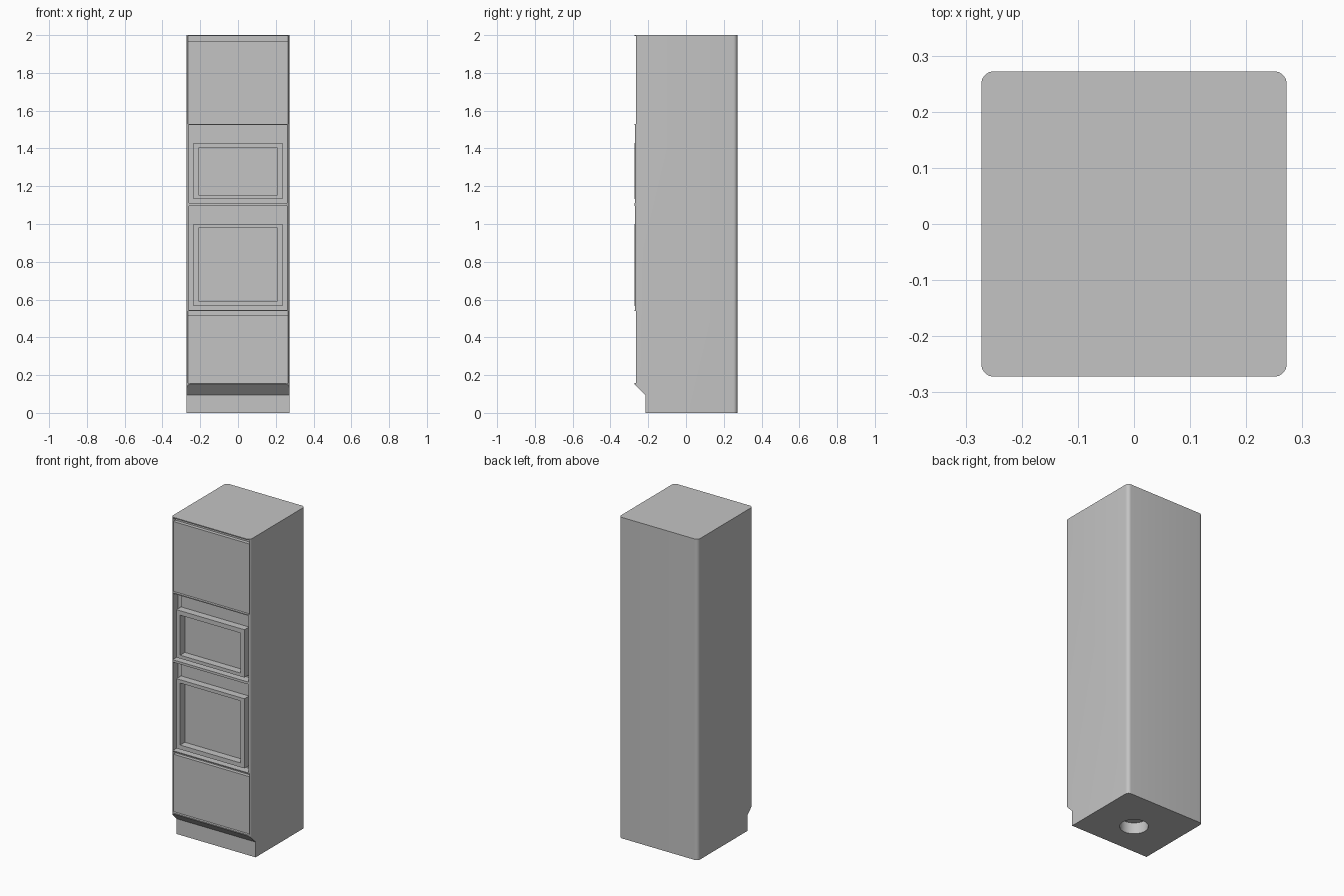
import bpy, bmesh, math

if "Cube" in bpy.data.objects:
    bpy.data.objects.remove(bpy.data.objects["Cube"], do_unlink=True)

grey = bpy.data.materials.new("light_grey")
grey.use_nodes = True
colour = (0.55, 0.55, 0.55, 1)
grey.diffuse_color = colour
grey.node_tree.nodes["Principled BSDF"].inputs["Base Color"].default_value = colour

HALF = 0.272
FRONT = -HALF


def finish(name, bm):
    mesh = bpy.data.meshes.new(name)
    bmesh.ops.recalc_face_normals(bm, faces=bm.faces)
    bm.to_mesh(mesh)
    bm.free()
    mesh.materials.append(grey)
    obj = bpy.data.objects.new(name, mesh)
    bpy.context.collection.objects.link(obj)
    return obj


def box(name, half_x, y0, y1, z0, z1, corner=0):
    bm = bmesh.new()
    bmesh.ops.create_cube(bm, size=1)
    for v in bm.verts:
        v.co = (v.co.x * 2 * half_x,
                (y0 + y1) / 2 + v.co.y * (y1 - y0),
                (z0 + z1) / 2 + v.co.z * (z1 - z0))
    if corner:
        upright = [e for e in bm.edges if abs(e.verts[0].co.z - e.verts[1].co.z) > 0.1]
        bmesh.ops.bevel(bm, geom=upright, offset=corner, segments=8,
                        profile=0.5, affect='EDGES')
    return finish(name, bm)


def cut(target, cutter):
    mod = target.modifiers.new("cut", 'BOOLEAN')
    mod.operation = 'DIFFERENCE'
    mod.solver = 'EXACT'
    mod.object = cutter
    bpy.context.view_layer.objects.active = target
    bpy.ops.object.modifier_apply(modifier=mod.name)
    bpy.data.objects.remove(cutter, do_unlink=True)


# Cabinet body with rounded upright corners
cabinet = box("cabinet_body", HALF, FRONT, HALF, 0, 2, corner=0.022)

# Toe kick with a sloping upper edge
bm = bmesh.new()
profile = [(-0.4, -0.1), (-0.215, -0.1), (-0.215, 0.095), (FRONT, 0.152), (-0.4, 0.152)]
face = bm.faces.new([bm.verts.new((-0.4, y, z)) for y, z in profile])
side = bmesh.ops.extrude_face_region(bm, geom=[face])
bmesh.ops.translate(bm, vec=(0.8, 0, 0),
                    verts=[g for g in side["geom"] if isinstance(g, bmesh.types.BMVert)])
cut(cabinet, finish("toe_kick_cutter", bm))

# Round socket in the underside
bm = bmesh.new()
bmesh.ops.create_cone(bm, cap_ends=True, segments=48, radius1=0.08, radius2=0.08, depth=0.14)
cut(cabinet, finish("socket_cutter", bm))

# Cupboard fronts, each with a grip groove above
for name, bottom, grip, top in (("lower_door", 0.158, 0.515, 0.54),
                                ("upper_door", 1.53, 1.965, 1.994)):
    cut(cabinet, box("groove_cutter", 0.265, -0.4, -0.235, bottom, top))
    box(name, 0.265, -0.257, -0.235, bottom, grip)

# Oven niches, each with a control panel and a framed door
ovens = (("lower_oven", 0.545, 0.566, 0.593, 0.979, 1.0, 1.075, 1.096),
         ("upper_oven", 1.111, 1.132, 1.153, 1.402, 1.43, 1.503, 1.524))
for name, floor, low, glass_low, glass_top, door_top, panel_top, ceiling in ovens:
    cut(cabinet, box("niche_cutter", 0.26, -0.4, -0.22, floor, ceiling))
    box(name + "_control_panel", 0.235, -0.227, -0.22, door_top, panel_top)
    door = box(name + "_door", 0.235, FRONT, -0.22, low, door_top)
    cut(door, box("window_cutter", 0.208, -0.4, -0.226, glass_low, glass_top))

# Smooth the rounded corners, keep edges sharp
bpy.ops.object.select_all(action='DESELECT')
cabinet.select_set(True)
bpy.context.view_layer.objects.active = cabinet
bpy.ops.object.shade_smooth_by_angle(angle=math.radians(30))
